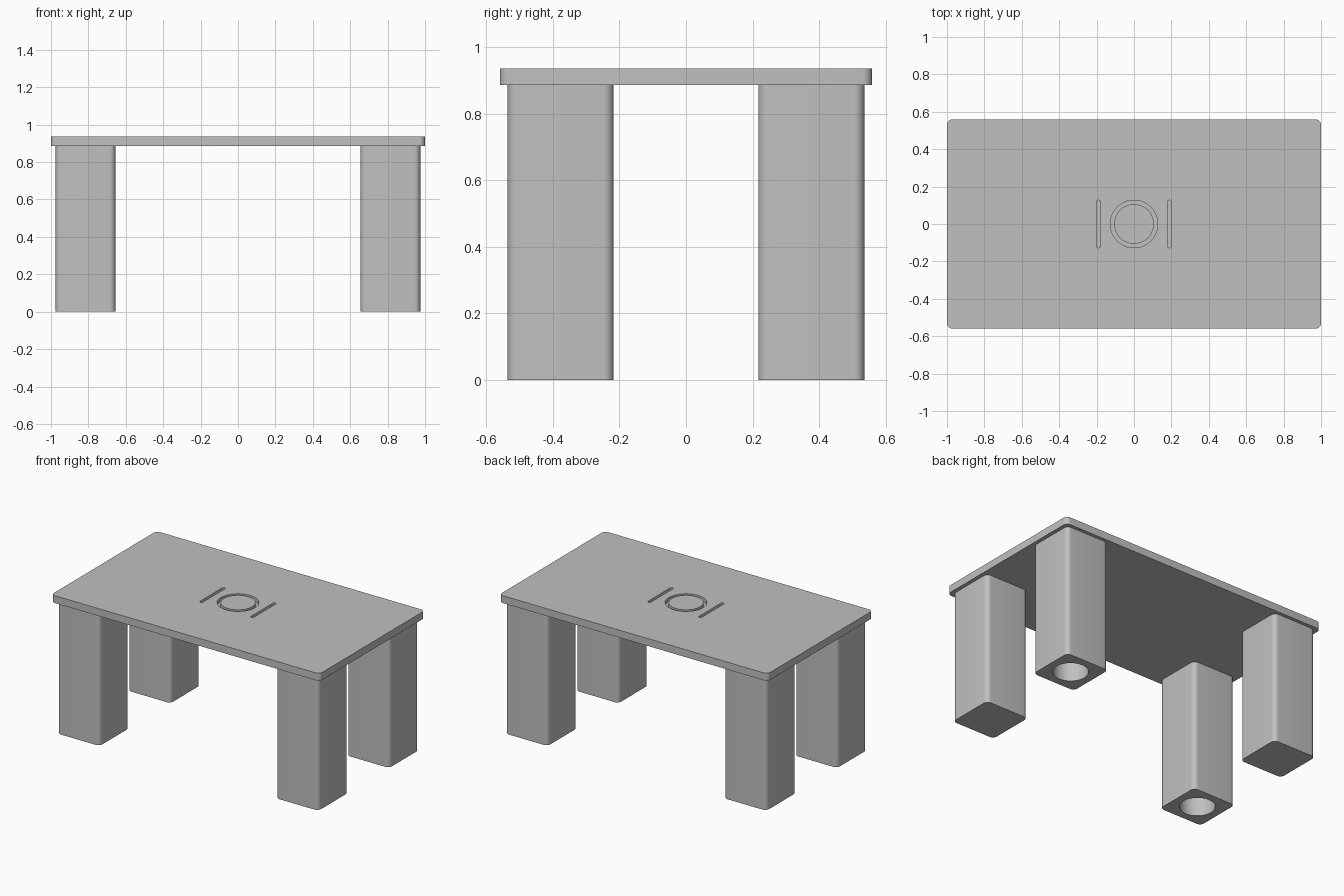
import bpy, bmesh
from mathutils import Matrix

if "Cube" in bpy.data.objects:
    bpy.data.objects.remove(bpy.data.objects["Cube"])

TOP_Z, UNDER_Z = 0.937, 0.887
GROOVE = 0.025

grey = bpy.data.materials.new("plain grey")
grey.use_nodes = True
grey.diffuse_color = (0.53, 0.53, 0.53, 1)
grey.node_tree.nodes["Principled BSDF"].inputs["Base Color"].default_value = grey.diffuse_color


def finish(bm, name):
    mesh = bpy.data.meshes.new(name)
    bmesh.ops.recalc_face_normals(bm, faces=bm.faces)
    bm.to_mesh(mesh)
    bm.free()
    mesh.materials.append(grey)
    ob = bpy.data.objects.new(name, mesh)
    bpy.context.collection.objects.link(ob)
    return ob


def rounded_block(name, x, y, z0, z1, width, depth, radius):
    """Upright block with rounded vertical edges."""
    bm = bmesh.new()
    size = Matrix.Diagonal((width, depth, z1 - z0, 1))
    bmesh.ops.create_cube(bm, size=1, matrix=Matrix.Translation((x, y, (z0 + z1) / 2)) @ size)
    upright = [e for e in bm.edges if abs(e.verts[0].co.z - e.verts[1].co.z) > 1e-4]
    bmesh.ops.bevel(bm, geom=upright, offset=radius, segments=8, profile=0.5, affect='EDGES')
    return finish(bm, name)


def cylinder(name, x, y, z0, z1, radius):
    bm = bmesh.new()
    bmesh.ops.create_cone(bm, cap_ends=True, segments=64, radius1=radius, radius2=radius,
                          depth=z1 - z0, matrix=Matrix.Translation((x, y, (z0 + z1) / 2)))
    return finish(bm, name)


def select_only(ob):
    bpy.ops.object.select_all(action='DESELECT')
    ob.select_set(True)
    bpy.context.view_layer.objects.active = ob


def cut(ob, cutter):
    mod = ob.modifiers.new("cut", 'BOOLEAN')
    mod.operation, mod.solver, mod.object = 'DIFFERENCE', 'EXACT', cutter
    select_only(ob)
    bpy.ops.object.modifier_apply(modifier=mod.name)
    bpy.data.objects.remove(cutter)


def smooth(ob):
    select_only(ob)
    bpy.ops.object.shade_smooth_by_angle(angle=0.6)


# Table top with engraved ring and two engraved bars
top = rounded_block("table_top", 0, 0, UNDER_Z, TOP_Z, 2, 1.12, 0.03)
ring = cylinder("ring_cutter", 0, 0, TOP_Z - GROOVE, TOP_Z + 0.1, 0.127)
cut(ring, cylinder("ring_core", 0, 0, TOP_Z - 0.2, TOP_Z + 0.2, 0.106))
cut(top, ring)
for side in (-1, 1):
    cut(top, rounded_block("bar_cutter", side * 0.19, 0, TOP_Z - GROOVE, TOP_Z + 0.1,
                           0.021, 0.254, 0.009))
smooth(top)

# Four square legs; one diagonal pair is bored out from below
for sx, side in ((-1, "right"), (1, "left")):
    for sy, end in ((-1, "front"), (1, "back")):
        x, y = sx * 0.815, sy * 0.377
        leg = rounded_block(f"{end}_{side}_leg", x, y, 0, UNDER_Z, 0.319, 0.319, 0.031)
        if sx == sy:
            cut(leg, cylinder("bore_cutter", x, y, -0.1, UNDER_Z - 0.03, 0.108))
        smooth(leg)
